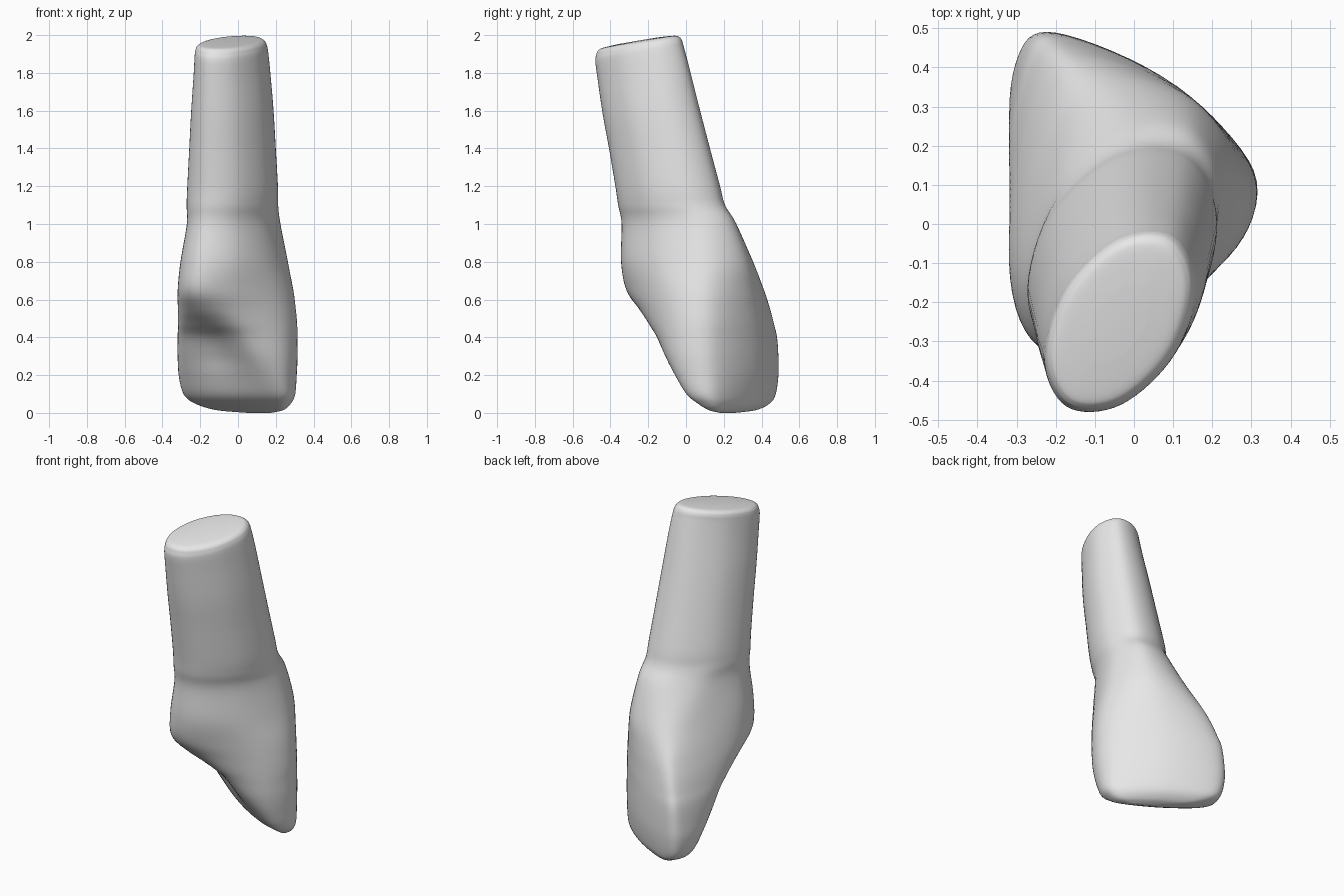
import bpy, bmesh
from mathutils import Vector

if "Cube" in bpy.data.objects:
    bpy.data.objects.remove(bpy.data.objects["Cube"], do_unlink=True)

# Crown sections: height, side limits, inner and outer limits, depth of each
# side, outer squareness, inner width, hollow on the inner face
crown = [
    (0.0, -.09, .05, .235, .255, .245, .245, .8, .8, 0),
    (.015, -.28, .13, .20, .29, .245, .235, .85, .85, 0),
    (.05, -.4, .18, .14, .322, .23, .21, .86, .82, 0),
    (.1, -.455, .215, .07, .338, .21, .17, .87, .78, .01),
    (.2, -.475, .235, -.015, .352, .2, .12, .87, .72, .04),
    (.3, -.47, .247, -.1, .356, .2, .09, .87, .67, .08),
    (.4, -.455, .25, -.18, .356, .2, .07, .87, .63, .09),
    (.47, -.43, .25, -.25, .356, .19, .06, .87, .61, .06),
    (.55, -.4, .247, -.315, .354, .18, .045, .86, .6, .02),
    (.65, -.355, .24, -.38, .352, .16, .02, .84, .61, 0),
    (.8, -.285, .225, -.395, .342, .1, -.03, .79, .68, 0),
    (1.0, -.215, .21, -.38, .285, -.01, -.06, .73, .7, 0),
]
# Root sections: height, centre across, centre deep, half width, half depth
root = [
    (1.1, .015, -.08, .212, .31),
    (1.2, .027, -.097, .213, .302),
    (1.4, .05, -.135, .202, .29),
    (1.6, .073, -.174, .19, .279),
    (1.8, .092, -.209, .172, .267),
    (1.9, .1, -.227, .164, .259),
    (1.935, .1, -.23, .159, .251),
    (1.955, .1, -.233, .149, .238),
    (1.966, .1, -.235, .125, .21),
    (1.972, .1, -.235, .06, .11),
]


def place(across, deep, z):
    """Turn section coordinates to the model frame and tilt the root end."""
    x = .85 * across + .53 * deep
    y = .85 * deep - .53 * across
    tilt = min(max((z - 1.3) / .6, 0), 1)
    return Vector((x, y, z + .17 * (y + .245) * tilt))


def section(z, left, right, inner, outer, side_l, side_r, square, width, hollow):
    """Eight control points around one cross-section."""
    mid, half = (left + right) / 2, (right - left) / 2
    square_r = square - .2 * (square - .7)

    def toward(side, limit):
        return side + (limit - side) * .7

    points = [
        (mid, outer),
        (mid - half * square, toward(side_l, outer)),
        (left, side_l),
        (mid - half * width, toward(side_l, inner)),
        (mid, inner + hollow),
        (mid + half * width, toward(side_r, inner)),
        (right, side_r),
        (mid + half * square_r, toward(side_r, outer)),
    ]
    return [place(a, b, z) for a, b in points]


def spline(points, steps, closed):
    """Smooth curve through all the points."""
    n = len(points)

    def at(i):
        return points[i % n] if closed else points[min(max(i, 0), n - 1)]

    result = []
    for i in range(n if closed else n - 1):
        p, q, r, s = (at(i + k) for k in (-1, 0, 1, 2))
        for j in range(steps):
            t = j / steps
            result.append(q + (r - p) * (t / 2)
                          + (p * 2 - q * 5 + r * 4 - s) * (t * t / 2)
                          + (q * 3 - p - r * 3 + s) * (t ** 3 / 2))
    if not closed:
        result.append(points[-1].copy())
    return result


# Loft the sections into one smooth skin
rows = [section(*r) for r in crown]
rows += [section(z, a - w, a + w, b - d, b + d, b, b, .707, .707, 0)
         for z, a, b, w, d in root]
columns = [spline(list(c), 6, False) for c in zip(*rows)]
rings = [spline(list(r), 8, True) for r in zip(*columns)]

bm = bmesh.new()
loops = [[bm.verts.new(p) for p in ring] for ring in rings]
count = len(loops[0])
for low, high in zip(loops, loops[1:]):
    for i in range(count):
        j = (i + 1) % count
        bm.faces.new((low[i], low[j], high[j], high[i]))

# Close the biting edge and the root end
for loop in (loops[0], loops[-1]):
    centre = bm.verts.new(sum((v.co for v in loop), Vector()) / count)
    for i in range(count):
        bm.faces.new((loop[i], loop[(i + 1) % count], centre))
bmesh.ops.recalc_face_normals(bm, faces=bm.faces)
for face in bm.faces:
    face.smooth = True

mesh = bpy.data.meshes.new("tooth")
bm.to_mesh(mesh)
bm.free()
tooth = bpy.data.objects.new("tooth", mesh)
bpy.context.collection.objects.link(tooth)

# Plain pale grey
grey = bpy.data.materials.new("pale_grey")
grey.use_nodes = True
colour = (.8, .8, .8, 1)
grey.diffuse_color = colour
grey.node_tree.nodes["Principled BSDF"].inputs["Base Color"].default_value = colour
mesh.materials.append(grey)
